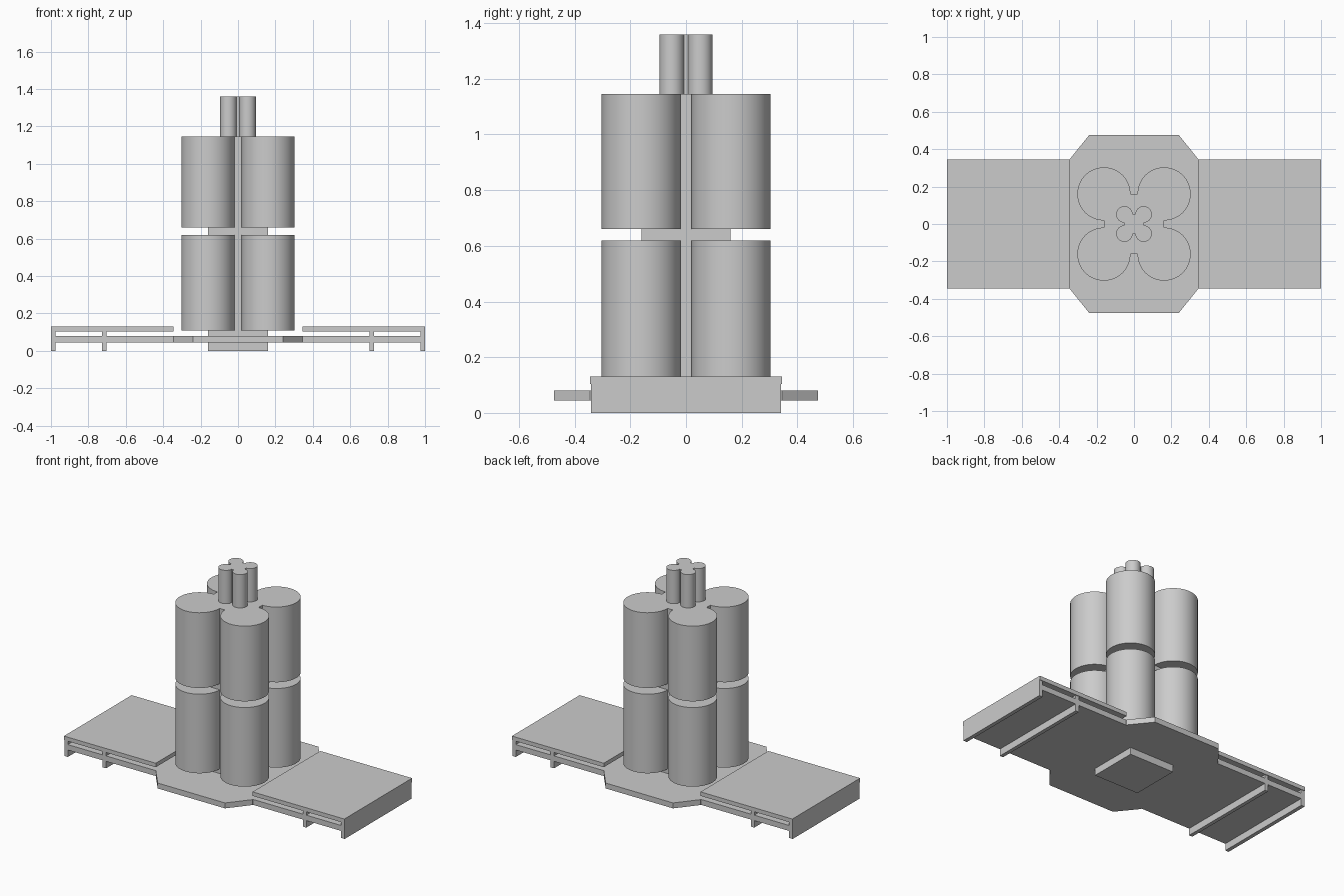
import bpy, bmesh, math

default = bpy.data.objects.get("Cube")
if default:
    bpy.data.objects.remove(default, do_unlink=True)

# Single grey
GREY = (0.6, 0.6, 0.6, 1.0)
grey = bpy.data.materials.new("light grey")
grey.use_nodes = True
grey.diffuse_color = GREY
grey.node_tree.nodes["Principled BSDF"].inputs["Base Color"].default_value = GREY


def prism(name, outline, z0, z1, smooth=False):
    """Extrude a counter-clockwise outline from z0 to z1."""
    bm = bmesh.new()
    base = bm.faces.new([bm.verts.new((x, y, z0)) for x, y in outline])
    top = bmesh.ops.extrude_face_region(bm, geom=[base], use_keep_orig=True)
    bmesh.ops.translate(bm, vec=(0, 0, z1 - z0),
                        verts=[g for g in top["geom"] if isinstance(g, bmesh.types.BMVert)])
    bmesh.ops.recalc_face_normals(bm, faces=bm.faces)
    mesh = bpy.data.meshes.new(name)
    bm.to_mesh(mesh)
    bm.free()
    mesh.materials.append(grey)
    ob = bpy.data.objects.new(name, mesh)
    bpy.context.collection.objects.link(ob)
    if smooth:
        bpy.ops.object.select_all(action="DESELECT")
        ob.select_set(True)
        bpy.context.view_layer.objects.active = ob
        bpy.ops.object.shade_smooth_by_angle(angle=math.radians(30))
    return ob


def box(name, x0, x1, half_y, z0, z1):
    return prism(name, [(x0, -half_y), (x1, -half_y), (x1, half_y), (x0, half_y)], z0, z1)


def column_cluster(name, centre, radius, z0, z1):
    """Four round columns, one at each corner of the core."""
    for sx, side in ((-1, "right"), (1, "left")):
        for sy, end in ((-1, "front"), (1, "back")):
            ring = [(sx * centre + radius * math.cos(math.tau * i / 64),
                     sy * centre + radius * math.sin(math.tau * i / 64)) for i in range(64)]
            prism(f"{name}_{end}_{side}", ring, z0, z1, smooth=True)


# Tower: square cores with round columns
box("tower_core", -0.16, 0.16, 0.16, 0, 1.145)
column_cluster("lower_column", 0.161, 0.142, 0.11, 0.62)
column_cluster("upper_column", 0.161, 0.142, 0.66, 1.145)
box("crown_core", -0.053, 0.053, 0.053, 1.145, 1.36)
column_cluster("crown_column", 0.051, 0.044, 1.145, 1.36)

# Eight-sided platform
half = [(0.345, -0.345), (0.345, 0.345), (0.24, 0.475)]
half.append((-half[2][0], half[2][1]))
prism("platform", half + [(-x, -y) for x, y in half], 0.045, 0.08)

# Wings: two decks on full-depth walls
for s, side in ((-1, "right"), (1, "left")):
    def part(name, x0, x1, half_y, z0, z1):
        a, b = sorted((s * x0, s * x1))
        box(f"{side}_{name}", a, b, half_y, z0, z1)
    part("lower_deck", 0.345, 0.975, 0.341, 0.045, 0.08)
    part("upper_deck", 0.345, 1.0, 0.345, 0.104, 0.13)
    part("end_wall", 0.975, 1.0, 0.341, 0, 0.104)
    for wall, z0, z1 in (("foot", 0, 0.045), ("spacer", 0.08, 0.104)):
        part(f"middle_{wall}", 0.702, 0.726, 0.341, z0, z1)
